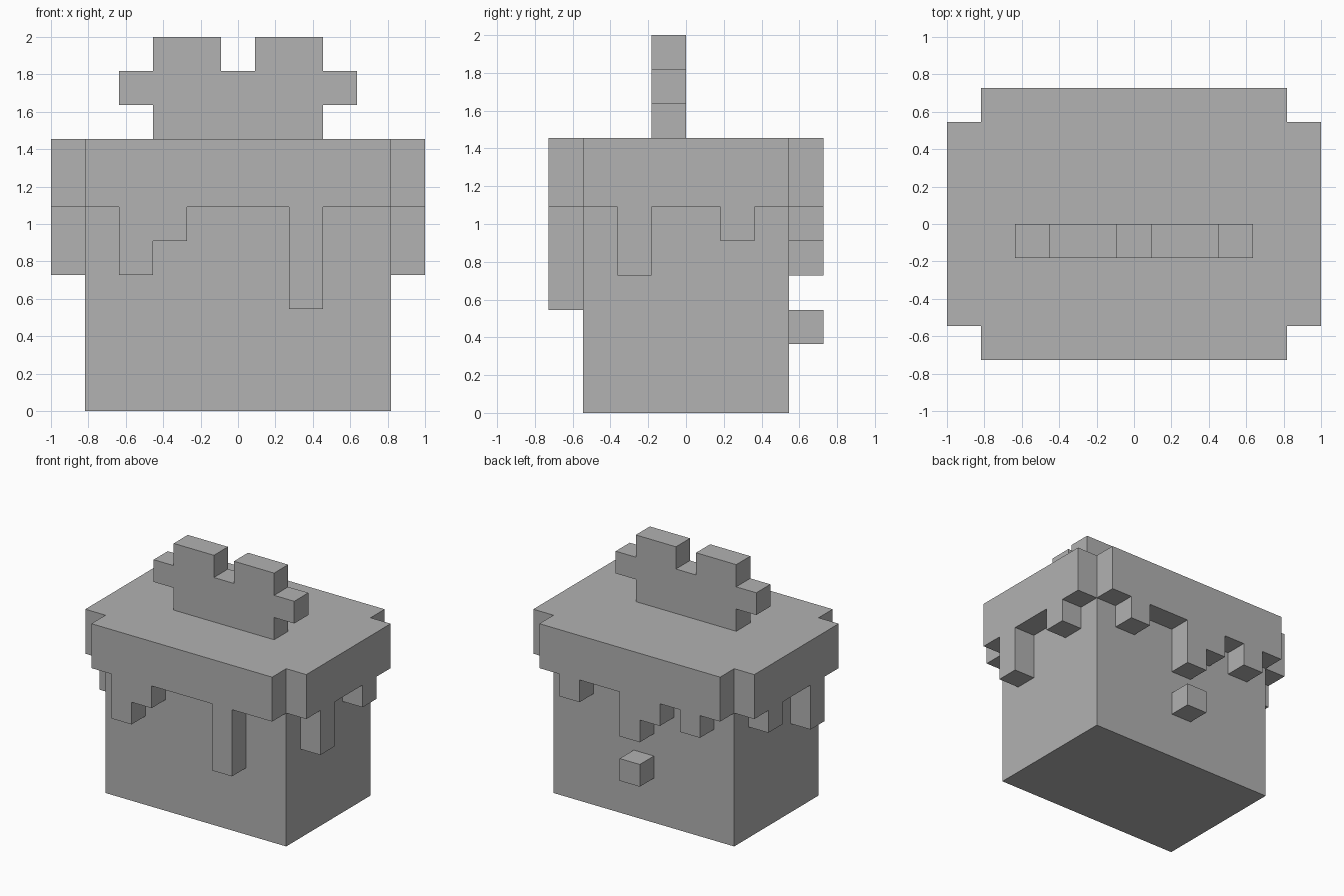
import bpy
import bmesh
from mathutils import Vector

U = 2 / 11  # one block of the grid

cube = bpy.data.objects.get("Cube")
if cube:
    bpy.data.objects.remove(cube, do_unlink=True)

GREY = (0.445, 0.445, 0.445, 1.0)
grey = bpy.data.materials.new("plain grey")
grey.use_nodes = True
grey.diffuse_color = GREY
grey.node_tree.nodes["Principled BSDF"].inputs["Base Color"].default_value = GREY


def slab(name, outline, axis, start, end):
    """Extrude an outline of (across, height) blocks along the x or y axis."""
    bm = bmesh.new()
    verts = []
    for a, z in outline:
        co = (a, start, z) if axis == "y" else (start, a, z)
        verts.append(bm.verts.new(Vector(co) * U))
    face = bm.faces.new(verts)
    grown = bmesh.ops.extrude_face_region(bm, geom=[face], use_keep_orig=True)
    moved = [g for g in grown["geom"] if isinstance(g, bmesh.types.BMVert)]
    step = Vector((0, 1, 0) if axis == "y" else (1, 0, 0)) * (end - start) * U
    bmesh.ops.translate(bm, verts=moved, vec=step)
    bmesh.ops.recalc_face_normals(bm, faces=bm.faces)
    mesh = bpy.data.meshes.new(name)
    bm.to_mesh(mesh)
    bm.free()
    mesh.materials.append(grey)
    obj = bpy.data.objects.new(name, mesh)
    bpy.context.scene.collection.objects.link(obj)
    return obj


def rect(a0, a1, z0, z1):
    return [(a0, z0), (a1, z0), (a1, z1), (a0, z1)]


def dripping(depths, top=8, rim=6):
    """Outline of a rim whose lower edge hangs down by each column's depth."""
    half = len(depths) / 2
    points = [(-half, top)]
    previous = None
    for i, depth in enumerate(depths):
        if depth != previous:
            if previous is not None:
                points.append((i - half, rim - previous))
            points.append((i - half, rim - depth))
        previous = depth
    return points + [(half, rim - previous), (half, top)]


# Main block
slab("body", rect(-4.5, 4.5, 0, 8), "y", -3, 3)

# Overhanging rim with drips on each side
slab("front_drips", dripping([0, 2, 1, 0, 0, 0, 3, 0, 0]), "y", -4, -3)
slab("back_drips", dripping([0, 1, 0, 1, 2, 0, 0, 1, 0]), "y", 3, 4)
side = dripping([0, 2, 0, 0, 1, 0])
slab("left_drips", side, "x", 4.5, 5.5)
slab("right_drips", side, "x", -5.5, -4.5)

# Loose drop on the back
slab("falling_drop", rect(-0.5, 0.5, 2, 3), "y", 3, 4)

# Upright notched ornament on top, mirrored about its middle
half = [(2.5, 8), (2.5, 9), (3.5, 9), (3.5, 10), (2.5, 10),
        (2.5, 11), (0.5, 11), (0.5, 10)]
slab("top_ornament", half + [(-a, z) for a, z in reversed(half)], "y", -1, 0)
